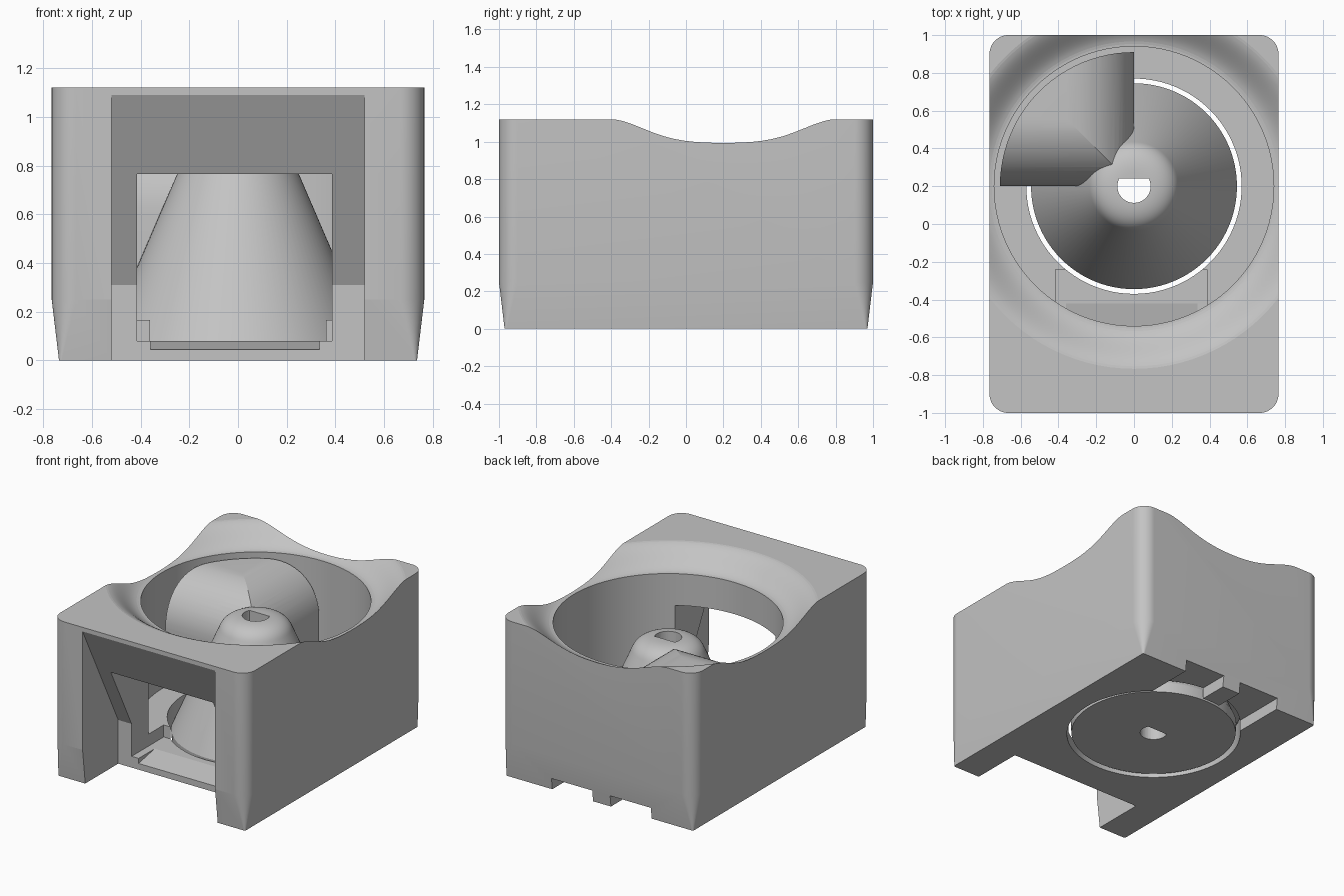
import bpy, bmesh, math
from mathutils import Vector, Matrix

cube = bpy.data.objects.get("Cube")
if cube:
    bpy.data.objects.remove(cube, do_unlink=True)

CENTRE = Vector((0, 0.2, 0))   # axis of the bowl and rotor

grey = bpy.data.materials.new("light_grey")
grey.use_nodes = True
grey.diffuse_color = (0.55, 0.55, 0.55, 1)
grey.node_tree.nodes["Principled BSDF"].inputs["Base Color"].default_value = (0.55, 0.55, 0.55, 1)


def finish(bm, name):
    bmesh.ops.remove_doubles(bm, verts=bm.verts, dist=1e-5)
    bmesh.ops.recalc_face_normals(bm, faces=bm.faces)
    mesh = bpy.data.meshes.new(name)
    bm.to_mesh(mesh)
    bm.free()
    mesh.materials.append(grey)
    obj = bpy.data.objects.new(name, mesh)
    bpy.context.collection.objects.link(obj)
    return obj


def revolve(name, profile, steps=96):
    """Solid of revolution about the bowl axis from (radius, z) points."""
    bm = bmesh.new()
    verts = [bm.verts.new(CENTRE + Vector((r, 0, z))) for r, z in profile]
    edges = [bm.edges.new(pair) for pair in zip(verts, verts[1:])]
    bmesh.ops.spin(bm, geom=verts + edges, cent=CENTRE, axis=(0, 0, 1),
                   angle=math.tau, steps=steps, use_merge=True)
    return finish(bm, name)


def prism(name, outline, axis, lo, hi):
    """Extrude a closed outline along an axis; x takes (y, z), y takes (x, z), z takes (x, y)."""
    place = {"x": lambda a, b: (lo, a, b),
             "y": lambda a, b: (a, lo, b),
             "z": lambda a, b: (a, b, lo)}[axis]
    move = Vector([hi - lo if axis == k else 0 for k in "xyz"])
    bm = bmesh.new()
    face = bm.faces.new([bm.verts.new(place(a, b)) for a, b in outline])
    out = bmesh.ops.extrude_face_region(bm, geom=[face])
    new = [v for v in out["geom"] if isinstance(v, bmesh.types.BMVert)]
    bmesh.ops.translate(bm, verts=new, vec=move)
    return finish(bm, name)


def box(name, x0, x1, y0, y1, z0, z1):
    return prism(name, [(x0, y0), (x1, y0), (x1, y1), (x0, y1)], "z", z0, z1)


def combine(target, tool, operation="DIFFERENCE"):
    mod = target.modifiers.new("combine", "BOOLEAN")
    mod.operation = operation
    mod.solver = "EXACT"
    mod.object = tool
    bpy.context.view_layer.objects.active = target
    bpy.ops.object.modifier_apply(modifier=mod.name)
    bpy.data.objects.remove(tool, do_unlink=True)


def smooth(obj):
    bpy.ops.object.select_all(action="DESELECT")
    obj.select_set(True)
    bpy.context.view_layer.objects.active = obj
    bpy.ops.object.shade_smooth_by_angle(angle=math.radians(6.4))


def arc(cx, cy, r, start, end, steps):
    angles = [math.radians(start + (end - start) * i / steps) for i in range(steps + 1)]
    return [(cx + r * math.cos(a), cy + r * math.sin(a)) for a in angles]


def rounded_rect(hx, hy, r):
    corners = [(1, 1), (-1, 1), (-1, -1), (1, -1)]
    return [p for i, (sx, sy) in enumerate(corners)
            for p in arc(sx * (hx - r), sy * (hy - r), r, 90 * i, 90 * i + 90, 16)]


# Housing: rounded block with a tapered foot
bm = bmesh.new()
rings = [[bm.verts.new((x, y, z)) for x, y in rounded_rect(hx, hy, r)]
         for z, hx, hy, r in [(0, 0.735, 0.97, 0.01), (0.25, 0.765, 1, 0.1), (1.12, 0.765, 1, 0.1)]]
for low, high in zip(rings, rings[1:]):
    for i in range(len(low)):
        j = (i + 1) % len(low)
        bm.faces.new((low[i], low[j], high[j], high[i]))
bm.faces.new(rings[0])
bm.faces.new(rings[-1])
housing = finish(bm, "housing")

# Bowl: floor hole, bore and flared dish in one cut
flare = []
for i in range(19):
    t = i / 18
    flare.append((0.74 + 0.24 * t, 0.99 + 0.131 * (1 - math.cos(math.pi * t)) / 2))
combine(housing, revolve("bowl_cutter", [(0, -0.1), (0.57, -0.1), (0.57, 0.165), (0.74, 0.165)]
                         + flare + [(0.98, 1.3), (0, 1.3)]))

# Front recess with sloping back, outlet opening and small ramp
combine(housing, prism("recess_cutter", [(-1.2, -0.1), (-0.6, -0.1), (-0.6, 0.31),
                                         (-1.01, 1.11), (-1.2, 1.11)], "x", -0.52, 0.52))
combine(housing, box("outlet_cutter", -0.415, 0.387, -1.2, -0.24, 0.08, 0.765))
combine(housing, prism("ramp_cutter", [(-0.42, 0.1), (-0.42, 0.08), (-0.62, 0.04),
                                       (-0.62, 0.1)], "x", -0.36, 0.335))

# Two slots under the back edge, open to the floor hole
for x0, x1 in [(0.05, 0.37), (-0.41, -0.09)]:
    combine(housing, box("slot_cutter", x0, x1, 0.5, 1.2, -0.1, 0.08))
smooth(housing)

# Rotor: cone with a rounded crown
crown = []
for i in range(15):
    t = i / 14
    a, b, c = (1 - t) ** 2, 2 * t * (1 - t), t * t
    crown.append((0.235 * a + 0.2 * b + 0.07 * c, 0.8 * a + 0.885 * (b + c)))
rotor = revolve("rotor", [(0, 0.01), (0.54, 0.01), (0.545, 0.08)] + crown + [(0, 0.885)])

# Quarter blade: two rounded-over slabs crossed and trimmed to a circle
R, LOW, TOP = 0.35, 0.61, 0.96


def blade_outline(edge, direction):
    curve = [(edge + direction * (R + u), v) for u, v in arc(0, LOW, R, 180, 90, 18)]
    far = edge + direction
    return [(edge, 0.18)] + curve + [(far, TOP), (far, 0.18)]


blade = prism("blade", blade_outline(CENTRE.y, 1), "x", -1, 0.3)
combine(blade, prism("blade_side", blade_outline(0, -1), "y", 0, 1.5), "INTERSECT")
combine(blade, revolve("blade_rim", [(0, 0), (0.71, 0), (0.71, 1.2), (0, 1.2)]), "INTERSECT")
combine(rotor, blade, "UNION")

# D-shaped shaft hole: a circle with a flat towards the back
flat = math.degrees(math.asin(0.04 / 0.088))
shaft = arc(CENTRE.x, CENTRE.y, 0.088, 180 - flat, 360 + flat, 32)
combine(rotor, prism("shaft_cutter", shaft, "z", -0.2, 1.2))
smooth(rotor)
